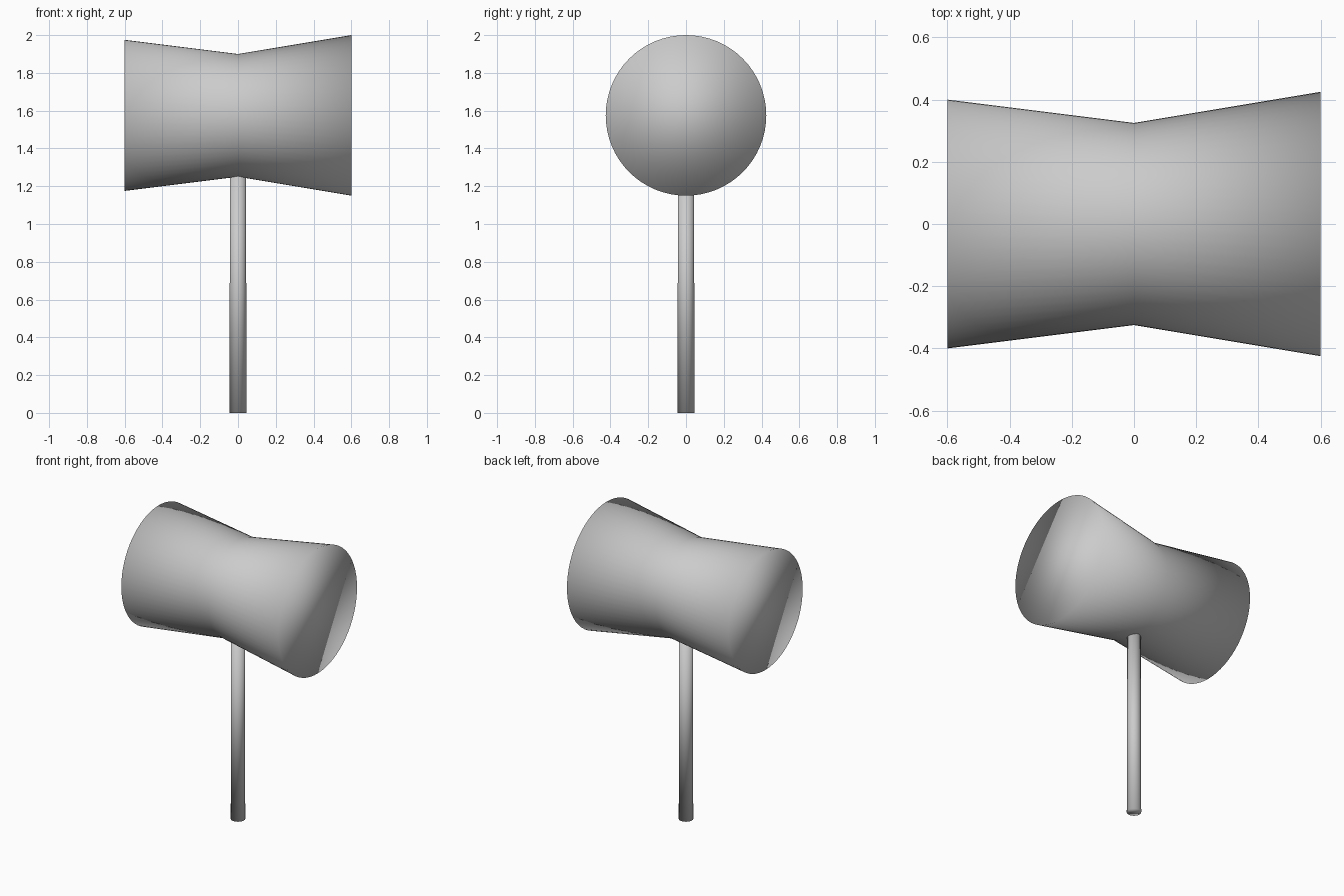
import bpy
import bmesh
import math

if "Cube" in bpy.data.objects:
    bpy.data.objects.remove(bpy.data.objects["Cube"])

grey = bpy.data.materials.new("plain grey")
grey.diffuse_color = (0.6, 0.6, 0.6, 1)
grey.use_nodes = True
grey.node_tree.nodes["Principled BSDF"].inputs["Base Color"].default_value = grey.diffuse_color


def lathe(name, rings, sides, place):
    """Capped, fully smooth solid through (position, radius) rings."""
    bm = bmesh.new()
    loops = []
    for pos, r in rings:
        loops.append([bm.verts.new(place(pos, r * math.cos(a), r * math.sin(a)))
                      for a in (2 * math.pi * i / sides for i in range(sides))])
    for low, high in zip(loops, loops[1:]):
        for i in range(sides):
            j = (i + 1) % sides
            bm.faces.new((low[i], low[j], high[j], high[i]))
    bm.faces.new(loops[0][::-1])
    bm.faces.new(loops[-1])
    bmesh.ops.recalc_face_normals(bm, faces=bm.faces)
    for f in bm.faces:
        f.smooth = True
    mesh = bpy.data.meshes.new(name)
    bm.to_mesh(mesh)
    bm.free()
    mesh.materials.append(grey)
    obj = bpy.data.objects.new(name, mesh)
    bpy.context.collection.objects.link(obj)
    return obj


# Waisted mallet head along x, slightly wider on the right
HEAD_Z = 1.575
lathe("mallet_head", [(-0.6, 0.4), (0, 0.325), (0.6, 0.425)], 64,
      lambda p, u, v: (p, u, HEAD_Z + v))

# Slim upright handle running up into the head
lathe("handle", [(0, 0.045), (1.3, 0.0425)], 32,
      lambda p, u, v: (u, v, p))
